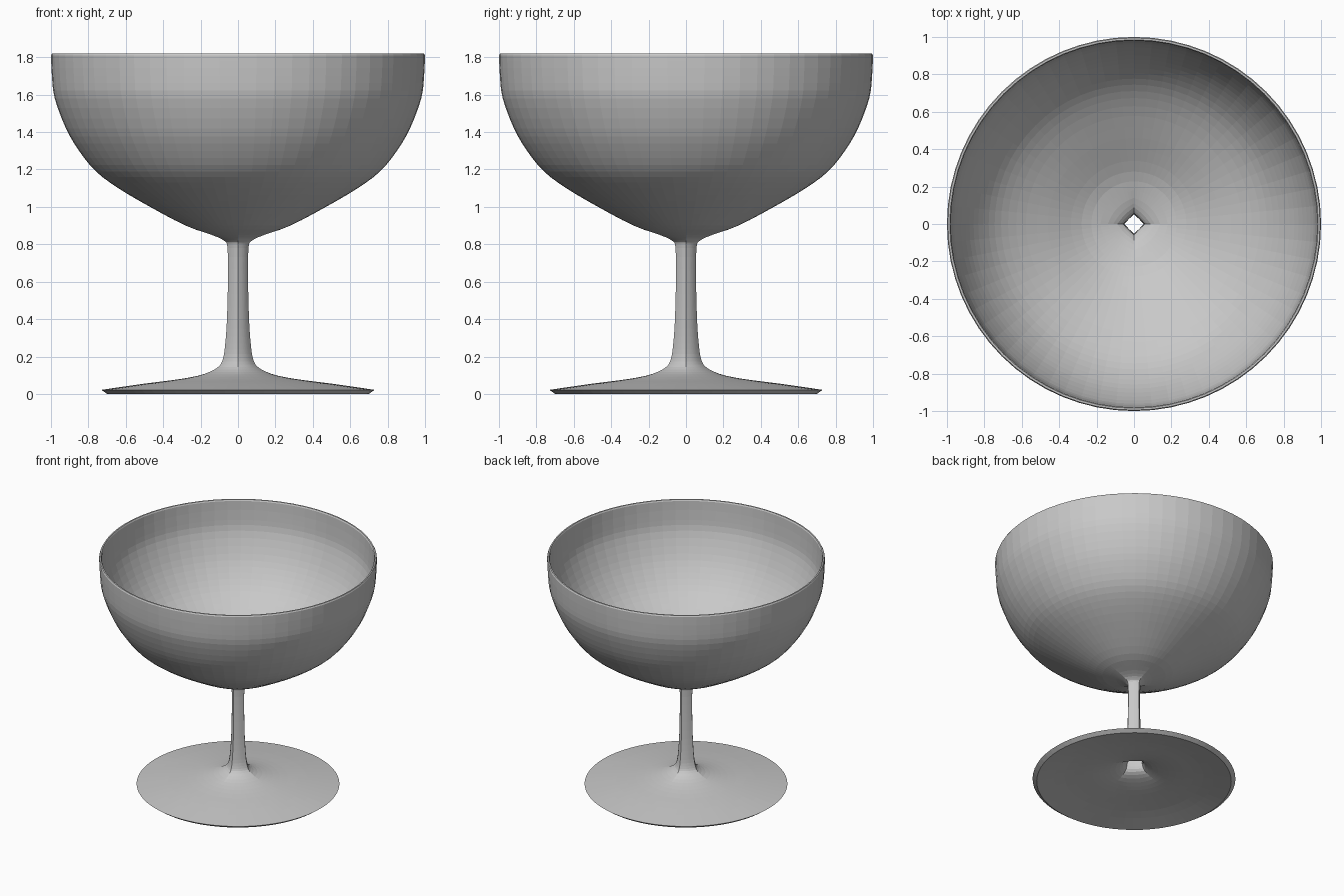
import bpy, bmesh, math
from mathutils import Vector

cube = bpy.data.objects.get("Cube")
if cube:
    bpy.data.objects.remove(cube, do_unlink=True)

SEGMENTS = 64


def make_material(name, value):
    mat = bpy.data.materials.new(name)
    mat.use_nodes = True
    colour = (value, value, value, 1)
    mat.diffuse_color = colour
    mat.node_tree.nodes["Principled BSDF"].inputs["Base Color"].default_value = colour
    return mat


def smooth_path(points, steps=3):
    """Catmull-Rom curve through the profile points."""
    pts = [Vector(p) for p in points]
    path = []
    for i in range(len(pts) - 1):
        a, b, c = pts[max(i - 1, 0)], pts[i], pts[i + 1]
        d = pts[min(i + 2, len(pts) - 1)]
        for s in range(steps):
            t = s / steps
            path.append(0.5 * (2 * b + (c - a) * t + (2 * a - 5 * b + 4 * c - d) * t ** 2
                               + (3 * b - a - 3 * c + d) * t ** 3))
    return path + [pts[-1]]


def add_ring(bm, radius, z, squareness):
    """Round ring that turns into a diamond as it narrows to the stem."""
    weight = squareness * min(max((0.2 - radius) / 0.13, 0), 1)
    ring = []
    for i in range(SEGMENTS):
        a = math.tau * i / SEGMENTS
        diamond = 1 / (abs(math.cos(a)) + abs(math.sin(a)))
        r = radius * (1 + weight * (diamond - 1))
        ring.append(bm.verts.new((r * math.cos(a), r * math.sin(a), z)))
    return ring


# Outside: bowl, stem and top of the foot
outer = [(1.0, 1.81), (0.995, 1.7), (0.98, 1.58), (0.92, 1.42), (0.85, 1.3),
         (0.76, 1.19), (0.64, 1.1), (0.47, 1.0), (0.28, 0.9), (0.14, 0.85),
         (0.075, 0.82), (0.056, 0.78), (0.054, 0.6), (0.059, 0.4),
         (0.068, 0.27), (0.08, 0.19), (0.105, 0.145), (0.18, 0.107),
         (0.3, 0.081), (0.5, 0.055), (0.73, 0.022)]
# Inside: hollow underside of the foot, open stem and bowl interior
inner = [(0.7, 0.0), (0.5, 0.038), (0.3, 0.064), (0.18, 0.088), (0.1, 0.125),
         (0.076, 0.18), (0.065, 0.27), (0.057, 0.4), (0.052, 0.6),
         (0.054, 0.79), (0.073, 0.835), (0.14, 0.868), (0.28, 0.918),
         (0.46, 1.018), (0.63, 1.117), (0.745, 1.205), (0.833, 1.31),
         (0.902, 1.428), (0.961, 1.583), (0.975, 1.7), (0.98, 1.81)]
rim = [(0.985, 1.82), (0.995, 1.82)]

bm = bmesh.new()
rings = [add_ring(bm, r, z, 0.65) for r, z in smooth_path(outer)]
rings += [add_ring(bm, r, z, 0.9) for r, z in smooth_path(inner)]
rings += [add_ring(bm, r, z, 0) for r, z in rim]
for k, ring in enumerate(rings):
    following = rings[(k + 1) % len(rings)]
    for i in range(SEGMENTS):
        j = (i + 1) % SEGMENTS
        bm.faces.new((ring[i], following[i], following[j], ring[j]))
bmesh.ops.recalc_face_normals(bm, faces=bm.faces)

mesh = bpy.data.meshes.new("goblet")
bm.to_mesh(mesh)
bm.free()
mesh.materials.append(make_material("plain grey", 0.58))
goblet = bpy.data.objects.new("goblet", mesh)
bpy.context.collection.objects.link(goblet)
